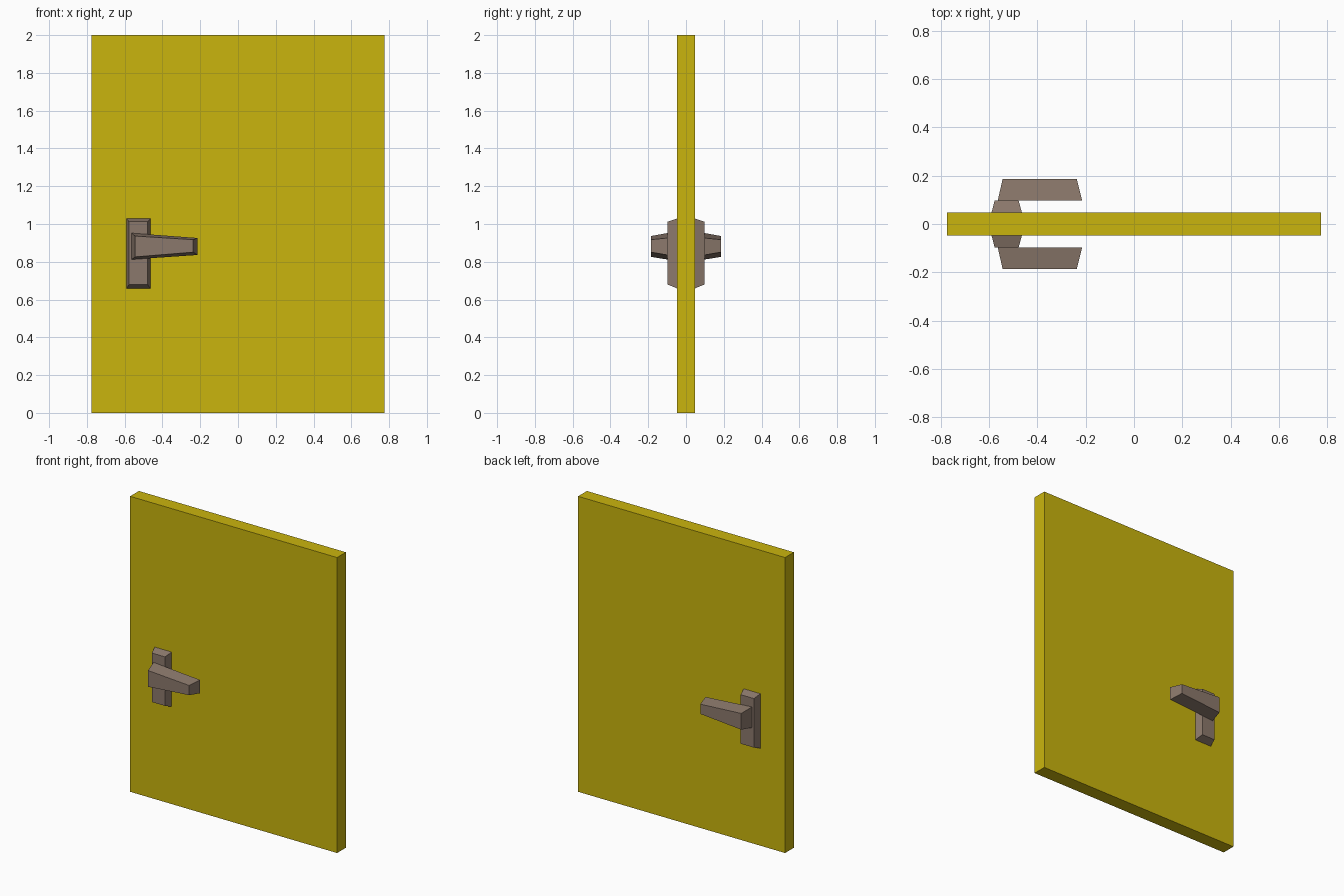
import bpy, bmesh

if "Cube" in bpy.data.objects:
    bpy.data.objects.remove(bpy.data.objects["Cube"])


def material(name, rgb):
    m = bpy.data.materials.new(name)
    m.diffuse_color = (*rgb, 1)
    m.use_nodes = True
    m.node_tree.nodes["Principled BSDF"].inputs["Base Color"].default_value = m.diffuse_color
    return m


yellow = material("door yellow", (0.59, 0.46, 0.004))
brown = material("handle brown", (0.26, 0.19, 0.15))


def loft(name, near, far, y0, y1, mat):
    """Solid between two xz outlines, at depth y0 and y1."""
    bm = bmesh.new()
    a = [bm.verts.new((x, y0, z)) for x, z in near]
    b = [bm.verts.new((x, y1, z)) for x, z in far]
    bm.faces.new(a)
    bm.faces.new(b[::-1])
    for i in range(len(a)):
        j = (i + 1) % len(a)
        bm.faces.new((a[j], a[i], b[i], b[j]))
    bmesh.ops.recalc_face_normals(bm, faces=bm.faces)
    me = bpy.data.meshes.new(name)
    bm.to_mesh(me)
    bm.free()
    me.materials.append(mat)
    ob = bpy.data.objects.new(name, me)
    bpy.context.collection.objects.link(ob)
    return ob


def rect(x0, x1, z0, z1):
    return [(x0, z0), (x1, z0), (x1, z1), (x0, z1)]


# Door slab
slab = rect(-0.775, 0.775, 0, 2)
loft("door_panel", slab, slab, -0.047, 0.047, yellow)

# Backplate and tapered lever on each side
for side, s in (("front", -1), ("back", 1)):
    loft(side + "_backplate",
         rect(-0.59, -0.464, 0.659, 1.029),
         rect(-0.577, -0.478, 0.68, 1.012),
         s * 0.047, s * 0.098, brown)
    loft(side + "_lever",
         [(-0.564, 0.812), (-0.215, 0.836), (-0.215, 0.926), (-0.564, 0.952)],
         [(-0.544, 0.826), (-0.237, 0.851), (-0.237, 0.917), (-0.544, 0.936)],
         s * 0.098, s * 0.186, brown)
